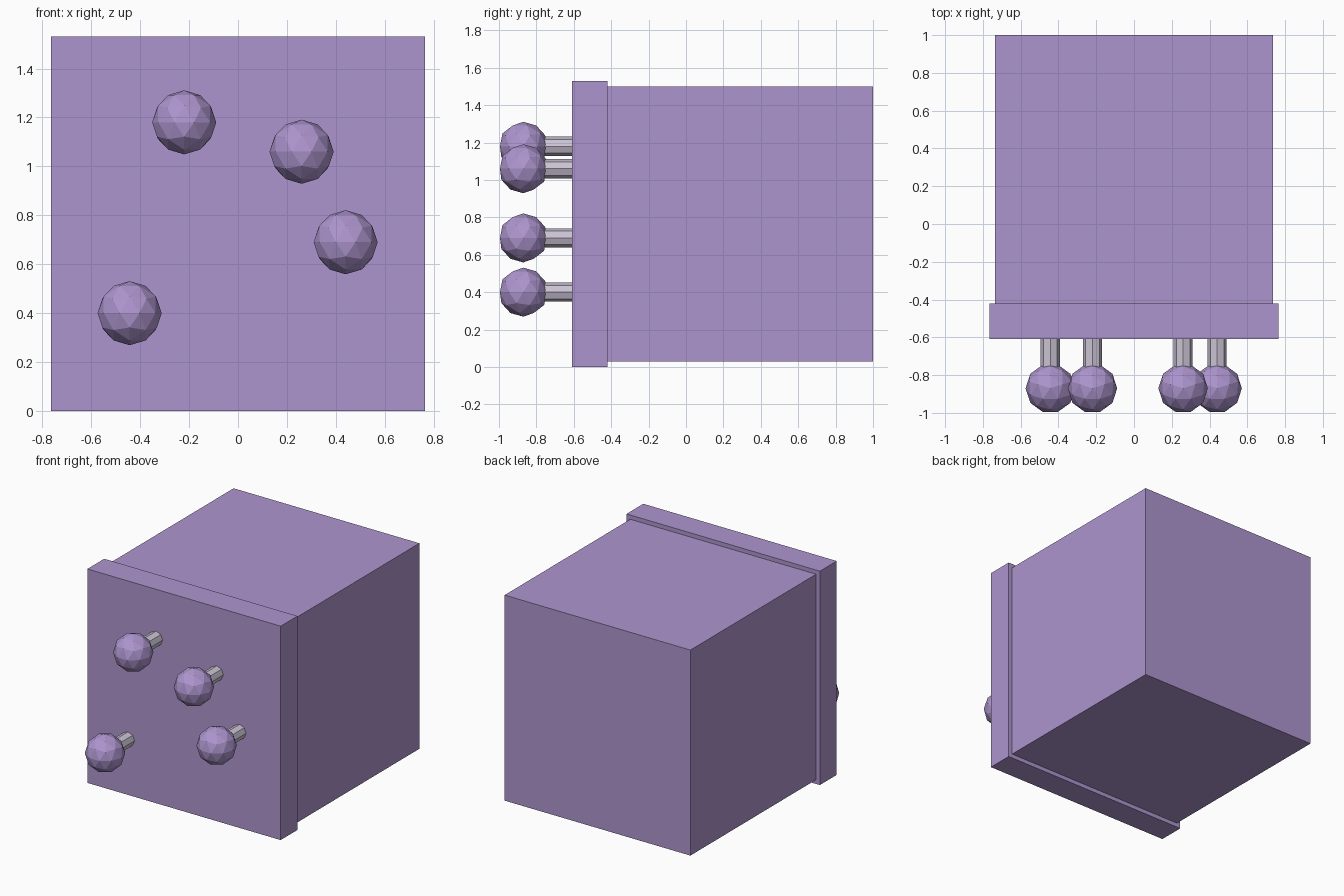
import bpy
from math import radians

if "Cube" in bpy.data.objects:
    bpy.data.objects.remove(bpy.data.objects["Cube"])


def material(name, color):
    m = bpy.data.materials.new(name)
    m.diffuse_color = color
    m.use_nodes = True
    m.node_tree.nodes["Principled BSDF"].inputs["Base Color"].default_value = m.diffuse_color
    return m


purple = material("purple", (0.42, 0.30, 0.62, 1))
pale = material("pale_metal", (0.60, 0.55, 0.66, 1))


def finish(name, mat):
    o = bpy.context.object
    o.name = name
    o.data.materials.append(mat)
    return o


def box(name, lo, hi):
    bpy.ops.mesh.primitive_cube_add(
        size=1, location=[(a + b) / 2 for a, b in zip(lo, hi)])
    o = finish(name, purple)
    o.scale = [b - a for a, b in zip(lo, hi)]


# Main block and the slightly larger front plate
box("body", (-0.735, -0.42, 0.03), (0.735, 1.0, 1.5))
box("front_plate", (-0.765, -0.61, 0), (0.765, -0.42, 1.53))

# Four ball knobs on metal stems
for i, (x, z) in enumerate([(-0.22, 1.18), (0.26, 1.06), (0.44, 0.69), (-0.443, 0.40)], 1):
    bpy.ops.mesh.primitive_cylinder_add(
        vertices=8, radius=0.051, depth=0.25,
        location=(x, -0.725, z), rotation=(radians(90), 0, 0))
    finish(f"knob_stem_{i}", pale)
    bpy.ops.mesh.primitive_ico_sphere_add(
        subdivisions=2, radius=0.131, location=(x, -0.87, z),
        rotation=(0, 0, radians(90)))
    finish(f"knob_ball_{i}", purple)
